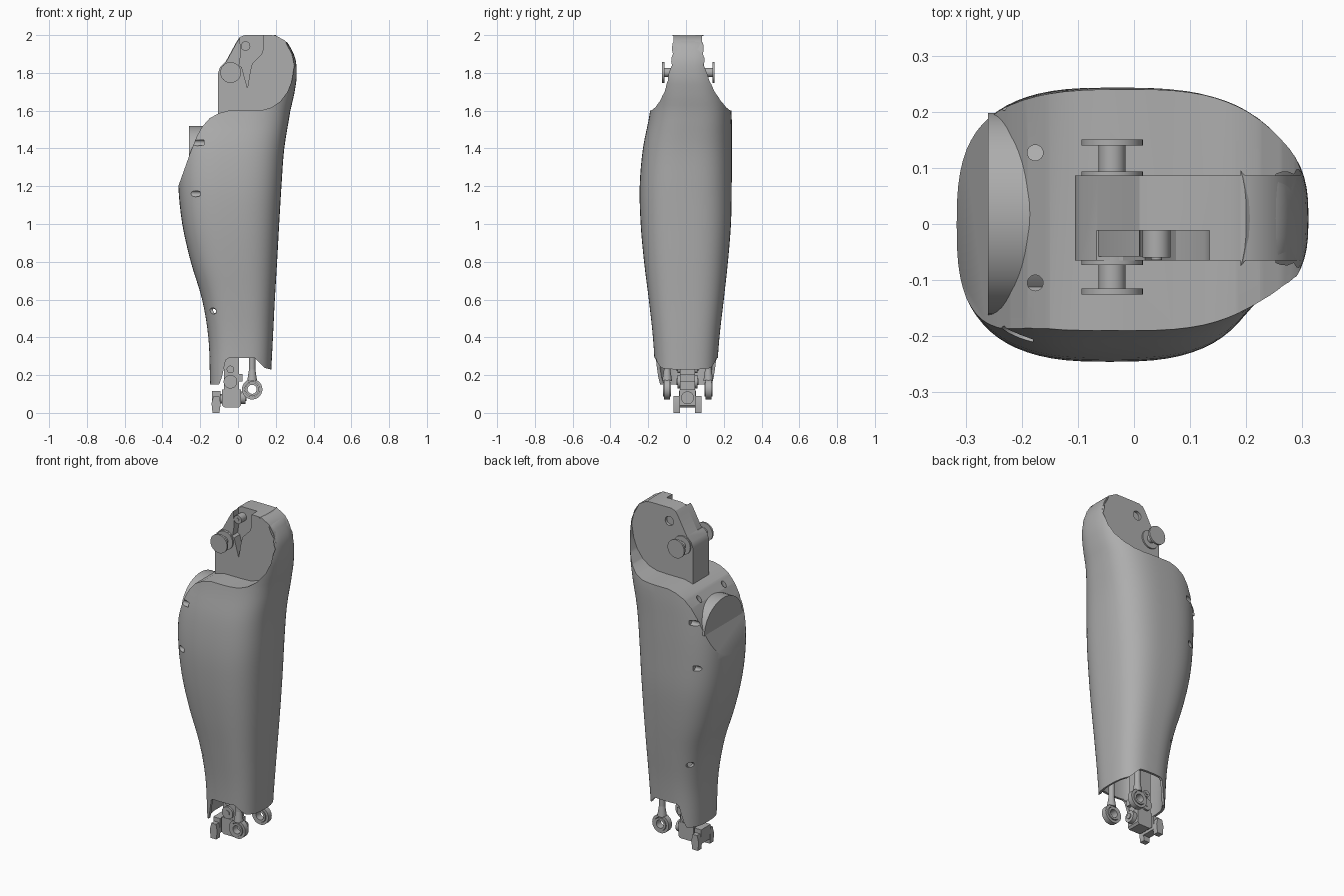
import bpy, bmesh, math
from mathutils import Vector

start_cube = bpy.data.objects.get("Cube")
if start_cube:
    bpy.data.objects.remove(start_cube, do_unlink=True)

grey = bpy.data.materials.new("satin grey")
grey.use_nodes = True
grey.diffuse_color = (0.42, 0.42, 0.42, 1)
grey.node_tree.nodes["Principled BSDF"].inputs["Base Color"].default_value = grey.diffuse_color


def make_object(name, bm):
    bmesh.ops.recalc_face_normals(bm, faces=bm.faces[:])
    mesh = bpy.data.meshes.new(name)
    bm.to_mesh(mesh)
    bm.free()
    obj = bpy.data.objects.new(name, mesh)
    bpy.context.collection.objects.link(obj)
    mesh.materials.append(grey)
    return obj


def prism(name, profile, y0, y1):
    """Extrude an (x, z) outline along y."""
    bm = bmesh.new()
    face = bm.faces.new([bm.verts.new((x, y0, z)) for x, z in profile])
    result = bmesh.ops.extrude_face_region(bm, geom=[face])
    moved = [v for v in result["geom"] if isinstance(v, bmesh.types.BMVert)]
    bmesh.ops.translate(bm, verts=moved, vec=(0, y1 - y0, 0))
    return make_object(name, bm)


def box(name, x0, x1, y0, y1, z0, z1):
    return prism(name, [(x0, z0), (x1, z0), (x1, z1), (x0, z1)], y0, y1)


def cylinder(name, start, end, radius, radius_end=None, sides=32):
    start, end = Vector(start), Vector(end)
    axis = end - start
    bm = bmesh.new()
    bmesh.ops.create_cone(bm, cap_ends=True, segments=sides, radius1=radius,
                          radius2=radius if radius_end is None else radius_end,
                          depth=axis.length)
    turn = Vector((0, 0, 1)).rotation_difference(axis).to_matrix()
    bmesh.ops.rotate(bm, verts=bm.verts[:], matrix=turn)
    bmesh.ops.translate(bm, verts=bm.verts[:], vec=(start + end) / 2)
    return make_object(name, bm)


def combine(obj, tools, operation="DIFFERENCE"):
    """Apply boolean tools to an object and remove them."""
    for tool in tools:
        mod = obj.modifiers.new("cut", "BOOLEAN")
        mod.operation, mod.solver, mod.object = operation, "EXACT", tool
    graph = bpy.context.evaluated_depsgraph_get()
    mesh = bpy.data.meshes.new_from_object(obj.evaluated_get(graph))
    obj.modifiers.clear()
    obj.data = mesh
    for tool in tools:
        bpy.data.objects.remove(tool, do_unlink=True)


# Shell sections: height, x limits, y limits
SECTIONS = [
    (0.0, -.147, .168, -.155, .155), (0.2, -.149, .175, -.163, .163),
    (0.4, -.157, .185, -.175, .177), (0.6, -.19, .195, -.197, .2),
    (0.8, -.25, .207, -.222, .222), (1.0, -.295, .218, -.24, .238),
    (1.2, -.316, .23, -.245, .242), (1.4, -.316, .245, -.228, .243),
    (1.6, -.3, .277, -.19, .24), (1.72, -.3, .303, -.18, .215),
    (1.8, -.3, .311, -.18, .2), (1.88, -.3, .302, -.18, .2),
    (1.96, -.3, .262, -.18, .2), (2.0, -.3, .2, -.18, .2)]


def smooth_sections(rows, steps=4):
    rows = [Vector(r) for r in rows]
    out = []
    for i in range(len(rows) - 1):
        a, b, c, d = (rows[max(0, min(len(rows) - 1, i + k))] for k in (-1, 0, 1, 2))
        for s in range(steps):
            t = s / steps
            row = b + ((c - a) * t + (a * 2 - b * 5 + c * 4 - d) * t * t
                       + (b * 3 - a - c * 3 + d) * t ** 3) / 2
            row[0] = b[0] + (c[0] - b[0]) * t
            out.append(row)
    return out + [rows[-1]]


def loft(name, rows, inset=0.0, sides=72, power=2.8):
    """Skin rounded-square rings into a closed solid."""
    bm = bmesh.new()
    rings = []
    for z, x0, x1, y0, y1 in smooth_sections(rows):
        ring = []
        for k in range(sides):
            a = math.tau * k / sides
            c, s = math.cos(a), math.sin(a)
            u = math.copysign(abs(c) ** (2 / power), c)
            v = math.copysign(abs(s) ** (2 / power), s)
            ring.append(bm.verts.new(((x0 + x1) / 2 + u * ((x1 - x0) / 2 - inset),
                                      (y0 + y1) / 2 + v * ((y1 - y0) / 2 - inset), z)))
        rings.append(ring)
    for low, high in zip(rings, rings[1:]):
        for k in range(sides):
            n = (k + 1) % sides
            bm.faces.new((low[k], low[n], high[n], high[k]))
    bm.faces.new(rings[0])
    bm.faces.new(rings[-1])
    return make_object(name, bm)


# Outer shell trimmed to its side outline, hollow at the ankle
shell = loft("shin_shell", SECTIONS)
outline = prism("outline", [
    (-.4, .15), (-.1, .15), (-.085, .19), (-.065, .28), (-.05, .29), (.09, .29),
    (.115, .265), (.14, .238), (.175, .23), (.4, .23), (.4, 2.1), (.19, 2.1),
    (.19, 2.0), (.25, 1.965), (.285, 1.9), (.298, 1.84), (.285, 1.76), (.262, 1.7),
    (.225, 1.65), (.18, 1.618), (.13, 1.603), (.07, 1.6), (-.05, 1.6), (-.1, 1.587),
    (-.15, 1.56), (-.19, 1.515), (-.22, 1.46), (-.25, 1.385), (-.316, 1.2), (-.4, .96)], -.5, .5)
combine(shell, [outline], "INTERSECT")
cuts = [loft("cavity", SECTIONS[:4], 0.014)]
for x, z, y0, y1 in [(-.2, 1.43, -.198, .218), (-.22, 1.16, -.213, .213), (-.137, .54, -.152, .152)]:
    cuts += [cylinder("screw_hole", (-.45, y, z), (x + .02, y, z), .016) for y in (y0, y1)]
cuts += [cylinder("top_hole", (-.176, y, 1.47), (-.176, y, 1.7), .014) for y in (-.105, .127)]
combine(shell, cuts)

# Half-round boss behind the sloping rim
bm = bmesh.new()
arc = [math.pi * k / 24 for k in range(25)]
near = [bm.verts.new((-.26, .018 + .18 * math.cos(a), 1.36 + .16 * math.sin(a))) for a in arc]
far = [bm.verts.new((-.14, v.co.y, v.co.z)) for v in near]
bm.faces.new(near)
bm.faces.new(far)
for k in range(25):
    n = (k + 1) % 25
    bm.faces.new((near[k], near[n], far[n], far[k]))
make_object("rim_boss", bm)

# Upright knee plate with a pocket in its front face
plate = prism("knee_plate", [
    (-.105, 1.5), (.25, 1.5), (.287, 1.72), (.301, 1.8), (.297, 1.87), (.28, 1.925),
    (.25, 1.97), (.2, 1.998), (.17, 2.0), (.035, 2.0), (.01, 1.99), (-.005, 1.97),
    (-.065, 1.86), (-.095, 1.83), (-.105, 1.8)], -.065, .086)
pocket = prism("pocket", [
    (.135, 2.1), (.135, 1.93), (.125, 1.9), (.075, 1.85), (.065, 1.81), (.05, 1.72),
    (.02, 1.83), (-.02, 1.855), (-.12, 1.862), (-.12, 2.1)], -.1, -.012)
slot = cylinder("slot", (.05, .07, 1.92), (.05, .1, 1.92), .027)
slot.scale.z = 1.0
combine(plate, [pocket, slot])
prism("pocket_arm", [(-.08, 1.8), (0, 1.8), (.015, 1.9), (.01, 1.985), (-.005, 1.965), (-.065, 1.855)],
      -.058, -.01)
cylinder("pocket_boss", (.04, -.06, 1.942), (.04, 0, 1.942), .025)
cylinder("pocket_screw", (.04, -.064, 1.942), (.04, -.05, 1.942), .01)

# Flanged pivot pins on both faces of the plate
for side, face, tip in (("front", -.065, -.126), ("back", .086, .151)):
    d = math.copysign(1, tip)
    pin = (-.039, 1.802)

    def disc(part, y0, y1, r):
        return cylinder(f"{side}_pin_{part}", (pin[0], y0, pin[1]), (pin[0], y1, pin[1]), r)
    disc("base", face - d * .01, face + d * .008, .055)
    disc("neck", face, tip, .024)
    rim = disc("flange", tip - d * .011, tip, .055)
    combine(rim, [disc("bore", tip - d * .006, tip + d * .01, .009)])

# Ankle block, hanging below the shell
MID = .008
box("ankle_mount", -.075, .005, MID - .04, MID + .04, .1, .58)
prism("ankle_block", [(-.085, .04), (-.07, .028), (.005, .028), (.015, .04), (.015, .125), (-.085, .125)],
      MID - .042, MID + .042)
for z, r in ((.165, .036), (.23, .02)):
    cylinder("ankle_boss", (-.04, MID - .052, z), (-.04, MID + .052, z), r)
    cylinder("ankle_screw", (-.04, MID - .057, z), (-.04, MID + .057, z), r * .45)
cylinder("ankle_joint", (-.02, MID, .08), (.04, MID, .08), .034)
cylinder("joint_cap", (.03, MID, .08), (.046, MID, .08), .016)
box("upper_clamp", 0, .025, MID - .04, MID + .04, .165, .205)

# Foot yoke with flared ends
cylinder("yoke_axle", (-.115, MID - .07, .07), (-.115, MID + .07, .07), .018)
cylinder("yoke_stem", (-.13, MID, .075), (-.06, MID, .075), .026)
box("yoke_bridge", -.137, -.092, MID - .045, MID + .045, .03, .115)
for d in (-1, 1):
    ys = sorted((MID + d * .04, MID + d * .073))
    prism("yoke_foot", [(-.135, 0), (-.098, 0), (-.092, .05), (-.1, .09), (-.13, .09), (-.14, .05)], *ys)

# Push rods with ring ends
for y in (-.1, .118):
    eye = cylinder("rod_eye", (.075, y - .016, .125), (.075, y + .016, .125), .054, sides=40)
    combine(eye, [cylinder("eye_bore", (.075, y - .1, .125), (.075, y + .1, .125), .039)])
    bearing = cylinder("rod_bearing", (.075, y - .021, .125), (.075, y + .021, .125), .037)
    combine(bearing, [cylinder("bore", (.075, y - .1, .125), (.075, y + .1, .125), .024)])
    cylinder("rod_neck", (.075, y, .17), (.075, y, .23), .026, .017)
    cylinder("push_rod", (.075, y, .22), (.075, y, .58), .017)

# Smooth curved faces, crisp edges
bpy.ops.object.select_all(action="DESELECT")
for obj in bpy.context.scene.objects:
    if obj.type == "MESH" and grey.name in obj.data.materials:
        obj.select_set(True)
        bpy.context.view_layer.objects.active = obj
bpy.ops.object.shade_smooth_by_angle(angle=math.radians(28))
